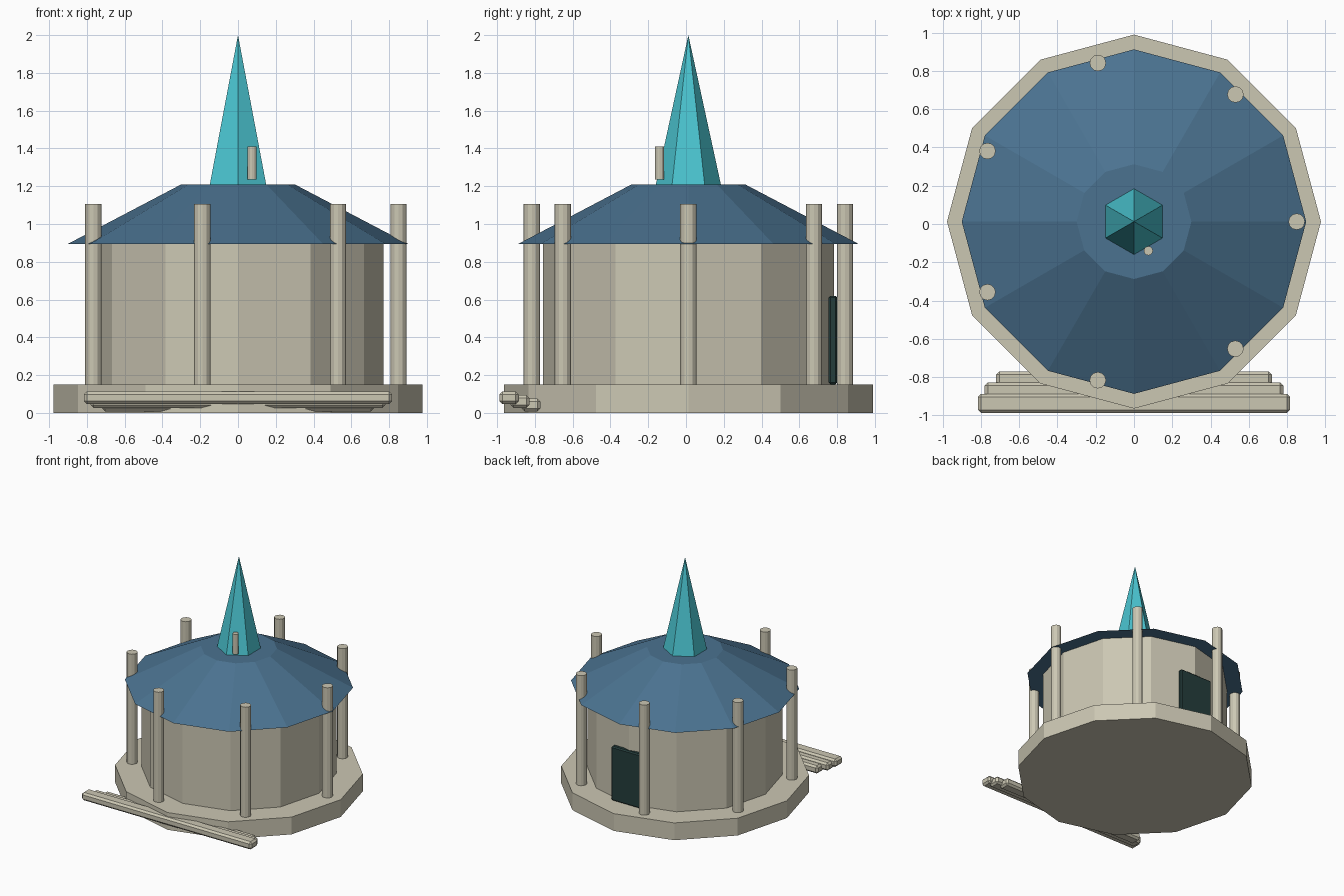
import bpy
import math

cube = bpy.data.objects.get("Cube")
if cube:
    bpy.data.objects.remove(cube, do_unlink=True)

CY = 0.0125  # the round building sits slightly back because of the steps


def material(name, rgb):
    mat = bpy.data.materials.new(name)
    mat.use_nodes = True
    mat.diffuse_color = (*rgb, 1)
    node = next(n for n in mat.node_tree.nodes if n.type == "BSDF_PRINCIPLED")
    node.inputs["Base Color"].default_value = (*rgb, 1)
    return mat


stone = material("pale stone", (0.60, 0.57, 0.45))
slate = material("blue roof", (0.07, 0.17, 0.28))
teal = material("turquoise spire", (0.07, 0.56, 0.64))
dark = material("dark green door", (0.018, 0.047, 0.045))


def frustum(name, sides, r1, r2, z0, z1, mat, x=0, y=CY):
    bpy.ops.mesh.primitive_cone_add(vertices=sides, radius1=r1, radius2=r2,
                                    depth=z1 - z0, location=(x, y, (z0 + z1) / 2))
    ob = bpy.context.object
    ob.name = name
    ob.data.materials.append(mat)
    return ob


def box(name, size, centre, bevel, mat):
    bpy.ops.mesh.primitive_cube_add(size=1, location=centre)
    ob = bpy.context.object
    ob.name = name
    ob.scale = size
    bpy.ops.object.transform_apply(location=False, rotation=False, scale=True)
    mod = ob.modifiers.new("chamfer", "BEVEL")
    mod.width = bevel
    mod.segments = 1
    ob.data.materials.append(mat)
    return ob


# Round building
frustum("base", 12, 0.977, 0.977, 0, 0.15, stone)
frustum("wall", 12, 0.77, 0.77, 0.15, 0.9, stone)
frustum("roof", 12, 0.9, 0.3, 0.895, 1.21, slate)
frustum("spire", 6, 0.172, 0, 1.21, 2.0, teal)
frustum("roof_peg", 12, 0.024, 0.024, 1.235, 1.41, stone, 0.075, -0.14)

# Ring of seven columns
for i in range(7):
    a = math.tau * i / 7
    frustum(f"column_{i + 1}", 12, 0.043, 0.043, 0.15, 1.105, stone,
            0.85 * math.cos(a), CY + 0.85 * math.sin(a))

# Back door
box("door", (0.32, 0.045, 0.47), (0, 0.778, 0.385), 0.01, dark)

# Three front steps
for i, width in enumerate((1.63, 1.56, 1.44)):
    box(f"step_{i + 1}", (width, 0.1, 0.068),
        (0, -0.937 + 0.058 * i, 0.08 - 0.019 * i), 0.016, stone)
